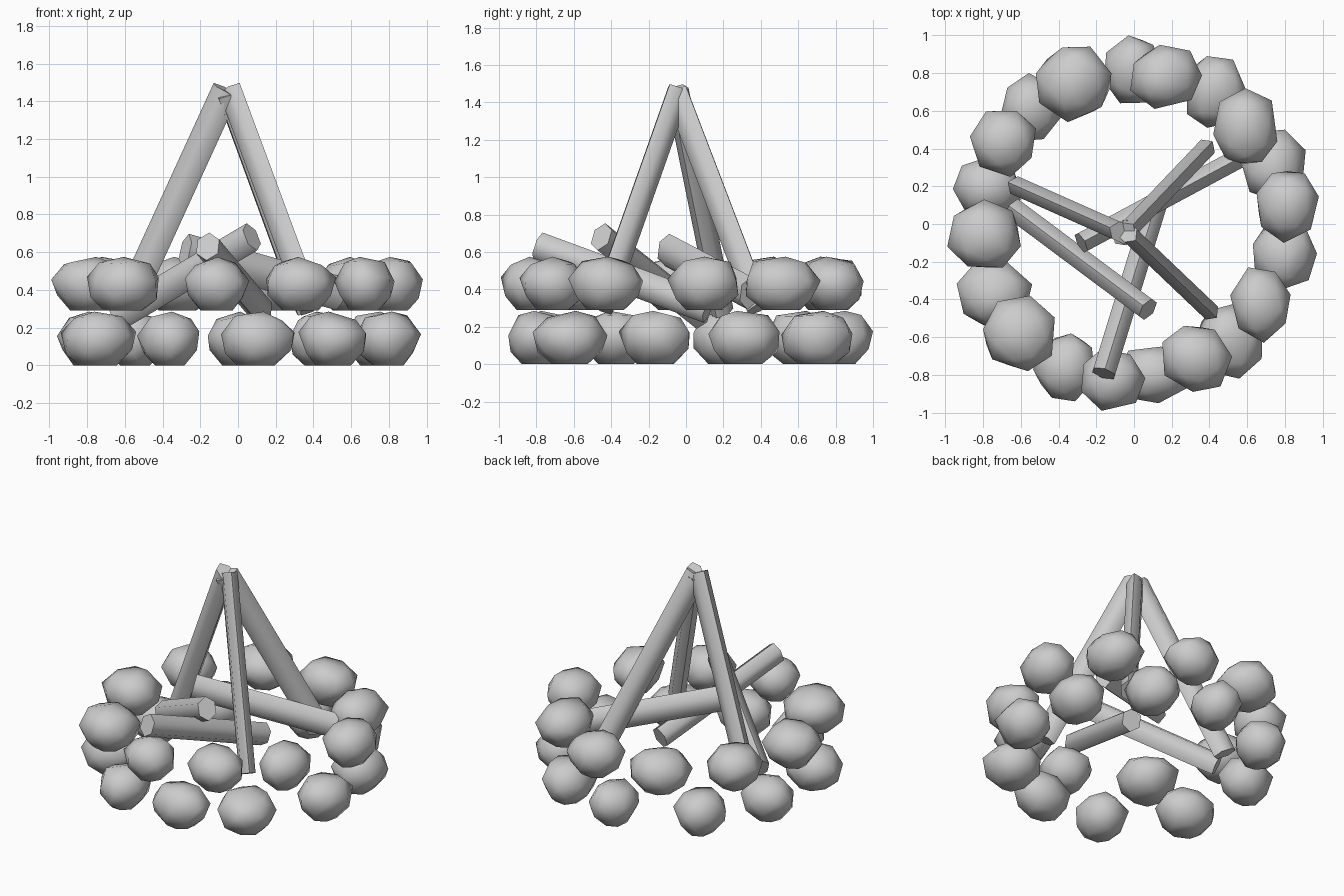
import bpy, bmesh, random
from math import sin, cos, pi, radians
from mathutils import Vector, Matrix

cube = bpy.data.objects.get("Cube")
if cube:
    bpy.data.objects.remove(cube, do_unlink=True)

random.seed(4)

grey = bpy.data.materials.new("plain_grey")
grey.use_nodes = True
colour = (0.6, 0.6, 0.6, 1)
grey.diffuse_color = colour
grey.node_tree.nodes["Principled BSDF"].inputs["Base Color"].default_value = colour


def finish(name, bm, angle):
    """Turn a bmesh into a shaded object with the shared material."""
    bmesh.ops.recalc_face_normals(bm, faces=bm.faces[:])
    mesh = bpy.data.meshes.new(name)
    bm.to_mesh(mesh)
    bm.free()
    mesh.materials.append(grey)
    obj = bpy.data.objects.new(name, mesh)
    bpy.context.collection.objects.link(obj)
    bpy.ops.object.select_all(action='DESELECT')
    obj.select_set(True)
    bpy.context.view_layer.objects.active = obj
    bpy.ops.object.shade_smooth_by_angle(angle=radians(angle))


def stone(name, x, y, rx, ry, z0, height=0.285):
    """Rough boulder: hull of jittered rings, fitted to its box."""
    bm = bmesh.new()
    turn = random.uniform(0, pi)
    for i, (z, r) in enumerate([(0, .5), (.25, .87), (.58, 1), (.88, .66)]):
        for k in range(7):
            a = turn + (k + i / 2 + random.uniform(-.12, .12)) * 2 * pi / 7
            rr = r * random.uniform(.93, 1.05)
            lift = random.uniform(-.05, .05) if i else 0
            bm.verts.new((rr * cos(a), rr * sin(a), z + lift))
    bm.verts.new((random.uniform(-.2, .2), random.uniform(-.2, .2), 1))
    bmesh.ops.convex_hull(bm, input=bm.verts[:])
    loose = [v for v in bm.verts if not v.link_faces]
    bmesh.ops.delete(bm, geom=loose, context='VERTS')
    # Fit the hull to the wanted centre and size
    middle, half = (x, y, z0 + height / 2), (rx, ry, height / 2)
    for axis in range(3):
        values = [v.co[axis] for v in bm.verts]
        lo, hi = min(values), max(values)
        for v in bm.verts:
            t = (v.co[axis] - lo) / (hi - lo) * 2 - 1
            v.co[axis] = middle[axis] + t * half[axis]
    finish(name, bm, 50)


def log(name, start, end, half_width, half_depth, drop=0):
    """Six-sided split log, deeper than wide, between two points."""
    start, end = Vector(start), Vector(end)
    axis = end - start
    bm = bmesh.new()
    bmesh.ops.create_cone(bm, cap_ends=True, segments=6, radius1=1,
                          radius2=1, depth=axis.length)
    bm.transform(Matrix.Diagonal((half_width / cos(pi / 6), half_depth, 1, 1)))
    bm.transform(Matrix.Translation((0, -drop, 0)))
    matrix = axis.to_track_quat('Z', 'Y').to_matrix().to_4x4()
    matrix.translation = (start + end) / 2
    bm.transform(matrix)
    finish(name, bm, 65)


# Stone rings: centre x, y and half widths
lower_ring = [
    (0, .82, .16, .18), (.44, .7, .16, .19), (.74, .31, .17, .19),
    (.8, -.17, .17, .19), (.5, -.62, .18, .2), (.105, -.8, .195, .15),
    (-.37, -.76, .165, .18), (-.74, -.38, .2, .18), (-.78, .2, .18, .16),
    (-.55, .62, .16, .18),
]
upper_ring = [
    (-.32, .74, .2, .2), (.17, .78, .19, .17), (.59, .52, .17, .2),
    (.815, .09, .165, .19), (.67, -.43, .16, .2), (.335, -.715, .185, .175),
    (-.11, -.825, .17, .165), (-.61, -.58, .19, .2), (-.795, -.05, .195, .18),
    (-.695, .425, .175, .175),
]
for i, item in enumerate(lower_ring):
    stone(f"lower_stone_{i + 1}", *item, 0)
for i, item in enumerate(upper_ring):
    stone(f"upper_stone_{i + 1}", *item, 0.29)

# Upright logs leaning together at the top
log("upright_log_right", (-.62, .2, .29), (-.08, -.04, 1.47), .05, .08, .02)
log("upright_log_front", (.4, -.46, .31), (-.03, -.05, 1.47), .047, .08, .02)
log("upright_log_back", (.38, .4, .31), (-.04, -.04, 1.46), .05, .08, .02)

# Loose logs slanting over the ring
log("loose_log_right", (-.64, .08, .27), (.07, -.45, .69), .057, .08, .01)
log("loose_log_front", (.12, .12, .3), (-.16, -.79, .635), .06, .078, .005)
log("loose_log_back", (.54, .34, .38), (-.28, -.1, .61), .053, .09)
